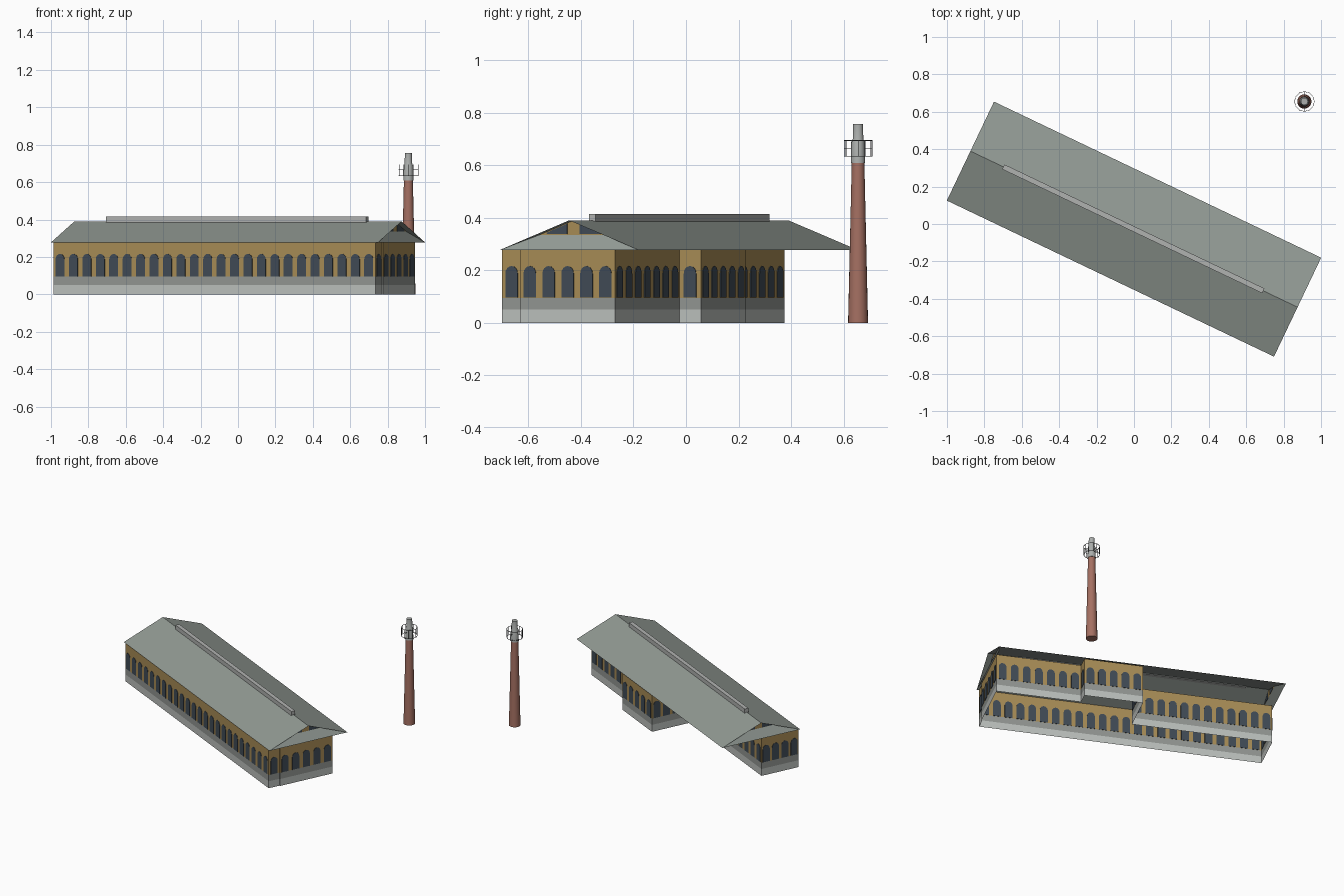
import bpy, bmesh, math
from mathutils import Matrix, Vector

if "Cube" in bpy.data.objects:
    bpy.data.objects.remove(bpy.data.objects["Cube"])

# hall frame: long axis turned in plan
HALL = Matrix.Translation((0, -0.0275, 0)) @ Matrix.Rotation(math.radians(-25.5), 4, 'Z')


def lin(c):
    c /= 255
    return c / 12.92 if c <= 0.04045 else ((c + 0.055) / 1.055) ** 2.4


def material(name, r, g, b):
    m = bpy.data.materials.new(name)
    m.diffuse_color = (lin(r), lin(g), lin(b), 1)
    m.use_nodes = True
    m.node_tree.nodes["Principled BSDF"].inputs["Base Color"].default_value = m.diffuse_color
    return m


ROOF = material("roof_grey", 146, 154, 148)
VENT = material("vent_grey", 176, 178, 176)
PLINTH = material("plinth_light", 188, 192, 189)
BAND = material("band_grey", 146, 150, 146)
OCHRE = material("ochre_wall", 168, 140, 86)
GLASS = material("window_blue", 64, 75, 86)
BRICK = material("chimney_brick", 165, 112, 98)
CAP = material("chimney_grey", 172, 175, 173)
METAL = material("antenna_metal", 75, 78, 80)


def finish(name, bm, mats, matrix=HALL):
    me = bpy.data.meshes.new(name)
    bm.to_mesh(me)
    bm.free()
    for m in mats:
        me.materials.append(m)
    ob = bpy.data.objects.new(name, me)
    ob.matrix_world = matrix
    bpy.context.collection.objects.link(ob)
    return ob


def face(bm, pts, mat=0):
    f = bm.faces.new([bm.verts.new(p) for p in pts])
    f.material_index = mat
    return f


def plate(bm, pts, normal, t=0.0025):
    """Flat plate passing through a wall, seen from both sides."""
    a = [bm.verts.new(Vector(p) + normal * t) for p in pts]
    b = [bm.verts.new(Vector(p) - normal * t) for p in pts]
    bm.faces.new(a)
    bm.faces.new(b[::-1])
    n = len(a)
    for i in range(n):
        bm.faces.new((a[i], b[i], b[(i + 1) % n], a[(i + 1) % n]))


# footprint of the hall, anticlockwise
plan = [(0.953, -0.29), (0.953, -0.21), (0.959, -0.21), (0.959, 0.188),
        (0.388, 0.188), (0.388, 0.278), (-0.007, 0.278), (-0.007, -0.01),
        (-0.955, -0.01), (-0.955, -0.29)]
BAY, EAVE, RIDGE = 0.0795, 0.277, 0.39
levels = [0, 0.05, 0.095, EAVE]

walls, windows = bmesh.new(), bmesh.new()
for i, p in enumerate(plan):
    a, b = Vector((*p, 0)), Vector((*plan[(i + 1) % len(plan)], 0))
    d = b - a
    length = d.length
    d.normalize()
    normal = Vector((d.y, -d.x, 0))
    # three horizontal bands of wall
    for k in range(3):
        lo, hi = Vector((0, 0, levels[k])), Vector((0, 0, levels[k + 1]))
        face(walls, (a + lo, b + lo, b + hi, a + hi), k)
    # one arched window per bay
    n = round(length / BAY)
    for j in range(n):
        c = a + d * (length * (j + 0.5) / n)
        w = 0.026
        outline = [(-w, 0.096), (w, 0.096)]
        outline += [(w * math.cos(t), 0.187 + 0.029 * math.sin(t))
                    for t in [math.pi * s / 8 for s in range(9)]]
        plate(windows, [c + d * x + Vector((0, 0, z)) for x, z in outline], normal)
finish("hall_walls", walls, [PLINTH, BAND, OCHRE])
finish("arched_windows", windows, [GLASS])

# main roof: two slopes, plus a sloping skirt under each gable
L, W = 0.969, 0.293
SKIRT_Z, SKIRT_U = 0.335, 0.93
sw = W * (RIDGE - SKIRT_Z) / (RIDGE - EAVE)
roof, gables, panes = bmesh.new(), bmesh.new(), bmesh.new()
for s in (-1, 1):
    face(roof, ((-s * L, s * W, EAVE), (-s * L, 0, RIDGE), (s * L, 0, RIDGE), (s * L, s * W, EAVE))[::-1])
    face(roof, ((s * L, -s * W, EAVE), (s * L, s * W, EAVE),
                (s * SKIRT_U, s * sw, SKIRT_Z), (s * SKIRT_U, -s * sw, SKIRT_Z)))
    # upright gable above the skirt with two panes
    face(gables, ((s * SKIRT_U, -s * sw, SKIRT_Z), (s * SKIRT_U, s * sw, SKIRT_Z), (s * SKIRT_U, 0, RIDGE)))
    for m in (-1, 1):
        pts = [(s * SKIRT_U, m * v, z) for v, z in
               ((0.026, 0.337), (0.115, 0.337), (0.108, 0.345), (0.026, 0.377))]
        plate(panes, pts if s * m > 0 else pts[::-1], Vector((s, 0, 0)))
finish("main_roof", roof, [ROOF])
finish("gable_walls", gables, [OCHRE])
finish("gable_windows", panes, [GLASS])

# ridge vent
bm = bmesh.new()
bmesh.ops.create_cube(bm, size=1, matrix=Matrix.Translation((-0.004, 0, 0.398)) @ Matrix.Diagonal((1.54, 0.028, 0.034, 1)))
finish("ridge_vent", bm, [VENT])

# chimney: lathe of (radius, height)
STACK = Matrix.Translation((0.911, 0.655, 0))


def lathe(name, profile, mat, sides=20):
    bm = bmesh.new()
    rings = [[bm.verts.new((r * math.cos(2 * math.pi * i / sides), r * math.sin(2 * math.pi * i / sides), z))
              for i in range(sides)] for r, z in profile]
    for lo, hi in zip(rings, rings[1:]):
        for i in range(sides):
            j = (i + 1) % sides
            bm.faces.new((lo[i], lo[j], hi[j], hi[i])).smooth = True
    bm.faces.new(rings[0][::-1])
    bm.faces.new(rings[-1])
    for e in bm.edges:
        if len(e.link_faces) == 2 and e.calc_face_angle() > 0.6:
            e.smooth = False
    finish(name, bm, [mat], STACK)


lathe("chimney_shaft", [(0.038, 0), (0.024, 0.61)], BRICK)
lathe("chimney_top", [(0.027, 0.608), (0.024, 0.69), (0.020, 0.70), (0.019, 0.756)], CAP)

# antenna cage: upright rods, two thin hoops and spokes
bm = bmesh.new()
N, R, T = 12, 0.053, 0.0022


def bar(p, q):
    p, q = Vector(p), Vector(q)
    rot = (q - p).to_track_quat('Z', 'Y').to_matrix().to_4x4()
    bmesh.ops.create_cube(bm, size=1, matrix=Matrix.Translation((p + q) / 2) @ rot
                          @ Matrix.Diagonal((T, T, (q - p).length, 1)))


for i in range(N):
    t, u = 2 * math.pi * i / N, 2 * math.pi * (i + 1) / N
    c, s = math.cos(t), math.sin(t)
    bar((R * c, R * s, 0.633), (R * c, R * s, 0.695))
    for z in (0.634, 0.694):
        bar((R * c, R * s, z), (R * math.cos(u), R * math.sin(u), z))
    if i % 3 == 0:
        bar((0.02 * c, 0.02 * s, 0.665), (R * c, R * s, 0.665))
finish("antenna_cage", bm, [METAL], STACK)
